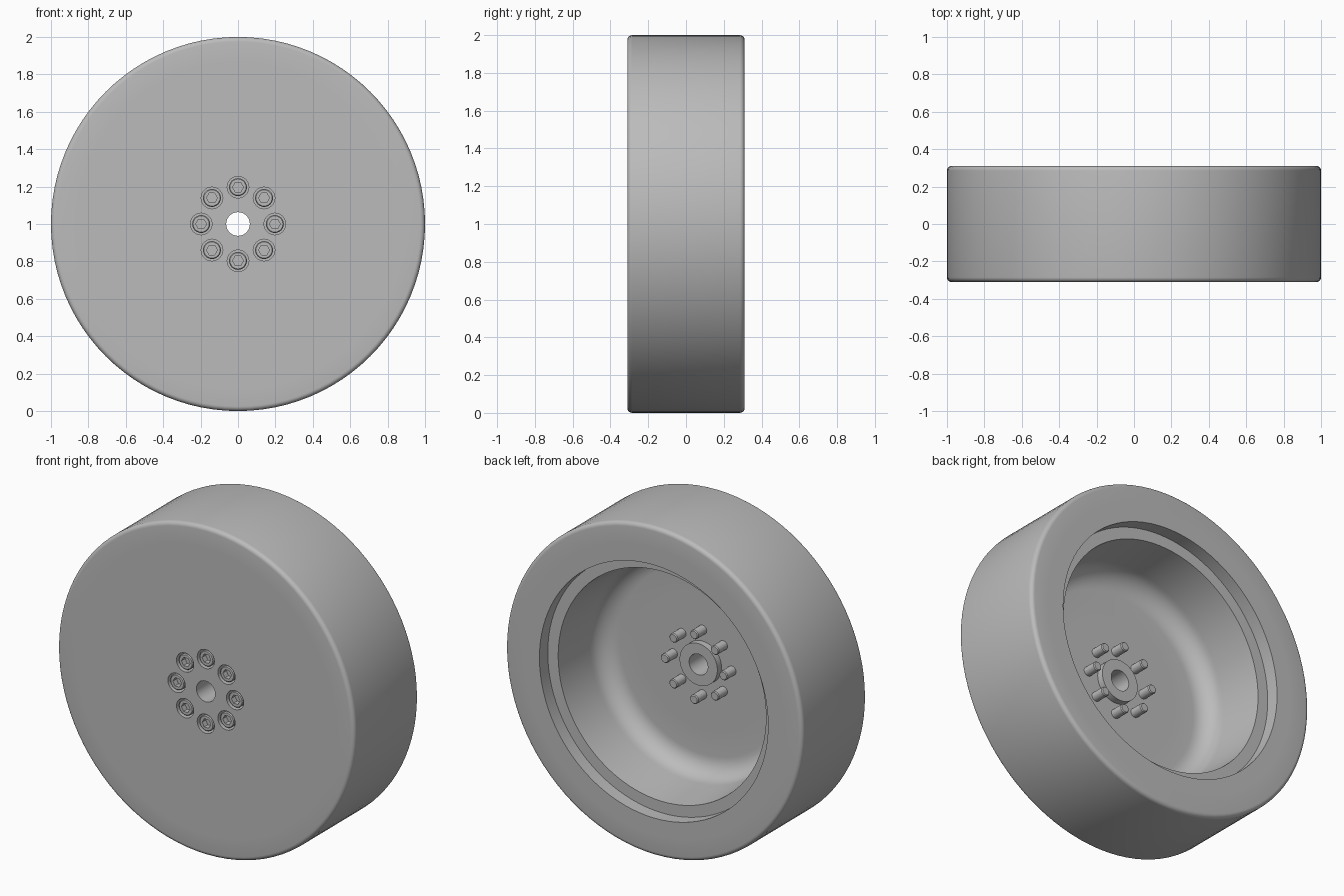
import bpy, bmesh, math
from math import cos, sin, pi

if "Cube" in bpy.data.objects:
    bpy.data.objects.remove(bpy.data.objects["Cube"], do_unlink=True)

grey = bpy.data.materials.new("plain grey")
grey.use_nodes = True
colour = (0.5, 0.5, 0.5, 1)
grey.diffuse_color = colour
grey.node_tree.nodes["Principled BSDF"].inputs["Base Color"].default_value = colour

AXLE = 1.0                      # height of the wheel centre
FRONT, BACK, FLOOR = -0.31, 0.31, -0.16
BOLT_CIRCLE, BOLTS = 0.197, 8


def spin(bm, profile, segments, cx=0, cz=AXLE, closed=True):
    """Turn a (radius, y) profile about the y axis; a third item marks a hexagonal ring."""
    rings = []
    for i in range(segments):
        a = 2 * pi * i / segments
        ring = []
        for r, y, *hexagon in profile:
            if hexagon:
                r *= cos(pi / 6) / cos(a % (pi / 3) - pi / 6)
            ring.append(bm.verts.new((cx + r * cos(a), y, cz + r * sin(a))))
        rings.append(ring)
    n = len(profile)
    for i, ring in enumerate(rings):
        nxt = rings[(i + 1) % segments]
        for j in range(n if closed else n - 1):
            k = (j + 1) % n
            bm.faces.new((ring[j], ring[k], nxt[k], nxt[j]))


def finish(bm, name):
    """Weld, orient and smooth the mesh, then place it in the scene."""
    bmesh.ops.remove_doubles(bm, verts=bm.verts[:], dist=1e-5)
    bmesh.ops.recalc_face_normals(bm, faces=bm.faces[:])
    mesh = bpy.data.meshes.new(name)
    bm.to_mesh(mesh)
    bm.free()
    mesh.materials.append(grey)
    obj = bpy.data.objects.new(name, mesh)
    bpy.context.collection.objects.link(obj)
    return obj


def smooth(obj):
    bpy.ops.object.select_all(action='DESELECT')
    obj.select_set(True)
    bpy.context.view_layer.objects.active = obj
    bpy.ops.object.shade_smooth_by_angle(angle=math.radians(32))


def arc(r, y, radius, start, end, steps):
    """Points of a rounded corner centred on (r, y), angles in degrees."""
    angles = [math.radians(start + (end - start) * i / steps) for i in range(steps + 1)]
    return [(r + radius * cos(a), y + radius * sin(a)) for a in angles]


def lathe(name, profile, segments=96):
    bm = bmesh.new()
    spin(bm, profile, segments)
    return finish(bm, name)


def bolt_centres():
    for i in range(BOLTS):
        a = 2 * pi * i / BOLTS
        yield BOLT_CIRCLE * cos(a), AXLE + BOLT_CIRCLE * sin(a)


# Tread: outer ring with rounded shoulders
edge = 0.025
tread = lathe("tread", [(0.872, FRONT)]
              + arc(1 - edge, FRONT + edge, edge, -90, 0, 5)
              + arc(1 - edge, BACK - edge, edge, 0, 90, 5)
              + [(0.872, BACK)])
smooth(tread)

# Rim: stepped lip at the back, deep bowl with a rounded corner
fillet = 0.12
rim = lathe("rim", [(0.872, FRONT), (0.872, BACK), (0.77, BACK), (0.77, 0.23),
                    (0.70, 0.23)]
            + arc(0.68 - fillet, FLOOR + fillet, fillet, 0, -90, 8)
            + [(0.41, FLOOR), (0.41, -0.235), (0.625, -0.235), (0.625, FRONT)])
smooth(rim)

# Hub: flush front disc, smaller back disc and a bored centre boss
hub = lathe("hub", [(0.063, FRONT), (0.625, FRONT), (0.625, -0.235), (0.41, -0.235),
                    (0.41, FLOOR), (0.127, FLOOR), (0.127, FLOOR + 0.04),
                    (0.063, FLOOR + 0.04)])

# Recesses for the bolt heads
bm = bmesh.new()
for x, z in bolt_centres():
    spin(bm, [(0, FRONT - 0.05), (0.058, FRONT - 0.05), (0.058, -0.24), (0, -0.24)],
         24, x, z, closed=False)
cutter = finish(bm, "recess_cutter")
cutter.hide_render = True
cut = hub.modifiers.new("recesses", 'BOOLEAN')
cut.operation, cut.solver, cut.object = 'DIFFERENCE', 'EXACT', cutter
graph = bpy.context.evaluated_depsgraph_get()
cut_mesh = bpy.data.meshes.new_from_object(hub.evaluated_get(graph))
hub.modifiers.clear()
hub.data = cut_mesh
bpy.data.objects.remove(cutter, do_unlink=True)
smooth(hub)

# Bolts: hexagon socket, chamfered head and a shank showing behind the hub
top, seat, tip = FRONT + 0.006, -0.24, FLOOR + 0.085
bolt_profile = [(0, top + 0.035), (0.029, top + 0.035, True), (0.029, top, True),
                (0.043, top), (0.048, top + 0.005), (0.048, seat), (0.028, seat),
                (0.028, tip - 0.006), (0.023, tip), (0, tip)]
for number, (x, z) in enumerate(bolt_centres(), 1):
    bm = bmesh.new()
    spin(bm, bolt_profile, 24, x, z, closed=False)
    smooth(finish(bm, f"bolt_{number}"))
